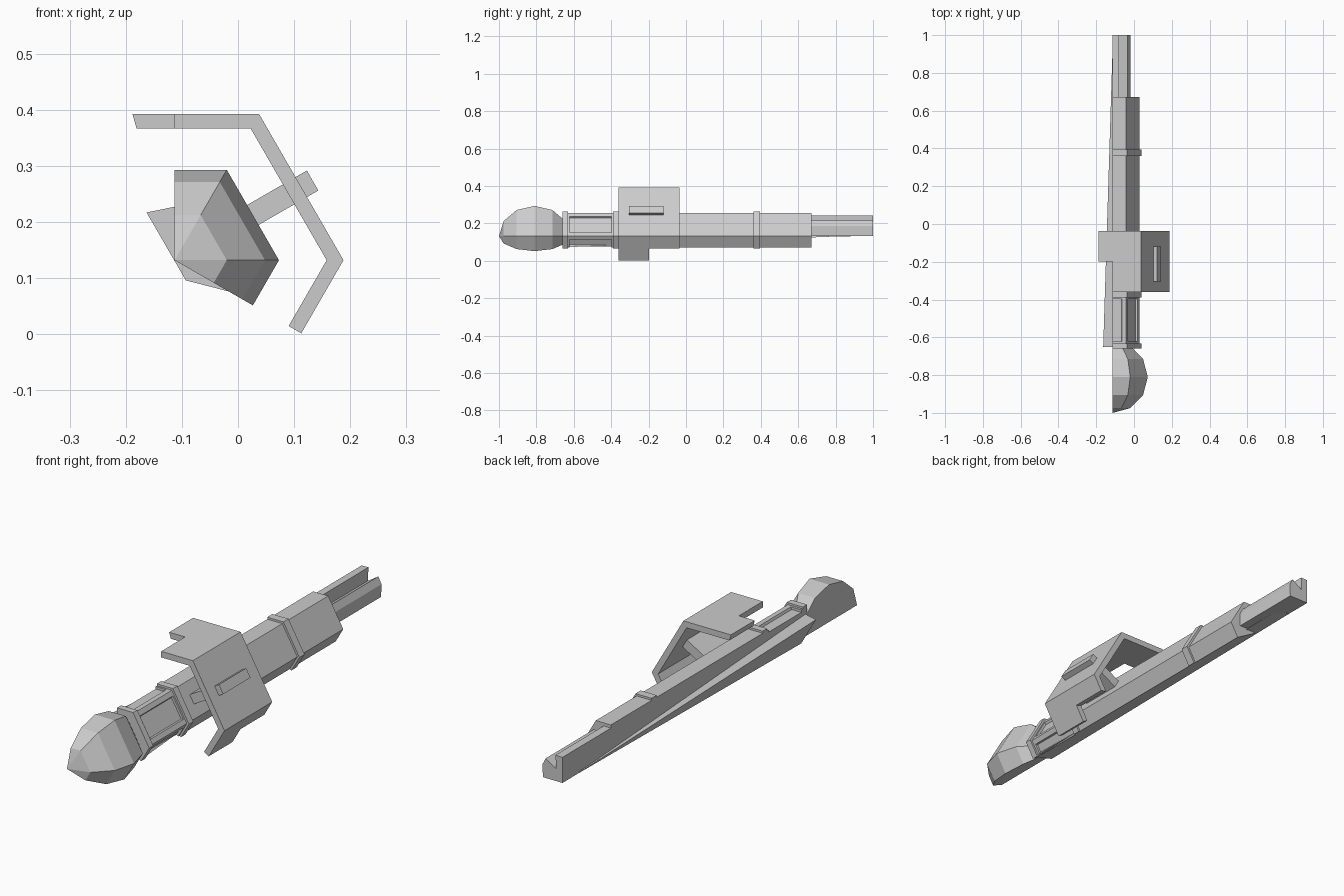
import bpy, bmesh
from math import sin, cos, radians

if "Cube" in bpy.data.objects:
    bpy.data.objects.remove(bpy.data.objects["Cube"])

CX, CZ = -0.113, 0.132          # shared axis of the hexagonal sections


def polar(r, deg):
    return (CX + r * cos(radians(deg)), CZ + r * sin(radians(deg)))


def sector(r):
    """One third of a hexagon, cut through the middles of two sides."""
    a = r * cos(radians(30))
    return [(CX, CZ), polar(a, -30), polar(r, 0), polar(r, 60), polar(a, 90)]


def loft(name, rings):
    """Skin a list of (y, profile) cross-sections and cap both ends."""
    bm = bmesh.new()
    rows = [[bm.verts.new((x, y, z)) for x, z in pts] for y, pts in rings]
    n = len(rows[0])
    for a, b in zip(rows, rows[1:]):
        for i in range(n):
            j = (i + 1) % n
            bm.faces.new((a[i], a[j], b[j], b[i]))
    bm.faces.new(rows[0])
    bm.faces.new(rows[-1])
    bmesh.ops.remove_doubles(bm, verts=bm.verts, dist=0.0003)
    bmesh.ops.recalc_face_normals(bm, faces=bm.faces)
    me = bpy.data.meshes.new(name)
    bm.to_mesh(me)
    bm.free()
    ob = bpy.data.objects.new(name, me)
    bpy.context.collection.objects.link(ob)
    return ob


def prism(name, pts, y0, y1):
    return loft(name, [(y0, pts), (y1, pts)])


def lerp(a, b, t):
    return tuple(u + (v - u) * t for u, v in zip(a, b))


# Main housing, with a recessed stretch near the nose
R = 0.143
prism("housing", sector(R), -0.37, 0.672)
prism("recessed_panels", sector(0.131), -0.65, -0.37)

# Raised frame rails along the corners of the recessed stretch
for deg in (0, 60):
    c = polar(R, deg)
    before = lerp(c, polar(R, deg - 60), 0.15)
    after = lerp(c, polar(R, deg + 60), 0.15)
    prism("corner_rail", [(CX, CZ), before, c, after], -0.65, -0.37)
for y0, y1 in ((-0.65, -0.622), (-0.398, -0.37)):
    prism("panel_frame_end", sector(R), y0, y1)

# Collars
for y0, y1 in ((-0.66, -0.632), (-0.39, -0.36), (0.36, 0.395)):
    prism("collar", sector(0.153), y0, y1)

# Faceted bulb at the nose
loft("nose_bulb", [(-0.81 - 0.19 * cos(radians(d)), sector(0.186 * max(sin(radians(d)), 1e-4)))
                   for d in range(0, 151, 30)])

# Fluted tail with a V groove
prism("fluted_tail", [(CX, CZ), (-0.02, CZ), polar(0.11, 30), polar(0.116, 46.6),
                      polar(0.06, 60), polar(0.116, 73.4), polar(0.11, 90)], 0.66, 1.0)

# Tapering inner wedge
loft("inner_wedge", [
    (-0.65, [(-0.163, 0.217), (-0.093, 0.096), (0.0, 0.072), (-0.09, 0.232)]),
    (0.88, [(-0.115, 0.136), (-0.112, 0.131), (-0.06, 0.133), (-0.09, 0.17)])])


# Hexagonal shield in two halves with interlocking ends
def shield(name, low, high, y0, y1):
    def path(r):
        v = [polar(r, d) for d in (-60, 0, 60, 120)]
        return [lerp(v[1], v[0], low), v[1], v[2], lerp(v[2], v[3], high)]
    prism(name, path(0.301) + path(0.271)[::-1], y0, y1)


shield("shield_front", 0.5, 0.5, -0.36, -0.198)
shield("shield_rear", 0.25, 0.75, -0.198, -0.036)

# Strut that holds the shield and pokes through it
u, v = (cos(radians(30)), 0.5), (-0.5, cos(radians(30)))
strut = [(CX + u[0] * r + v[0] * w, CZ + u[1] * r + v[1] * w)
         for r, w in ((0.11, -0.0205), (0.284, -0.0205), (0.284, 0.0205), (0.11, 0.0205))]
prism("shield_strut", strut, -0.305, -0.12)
